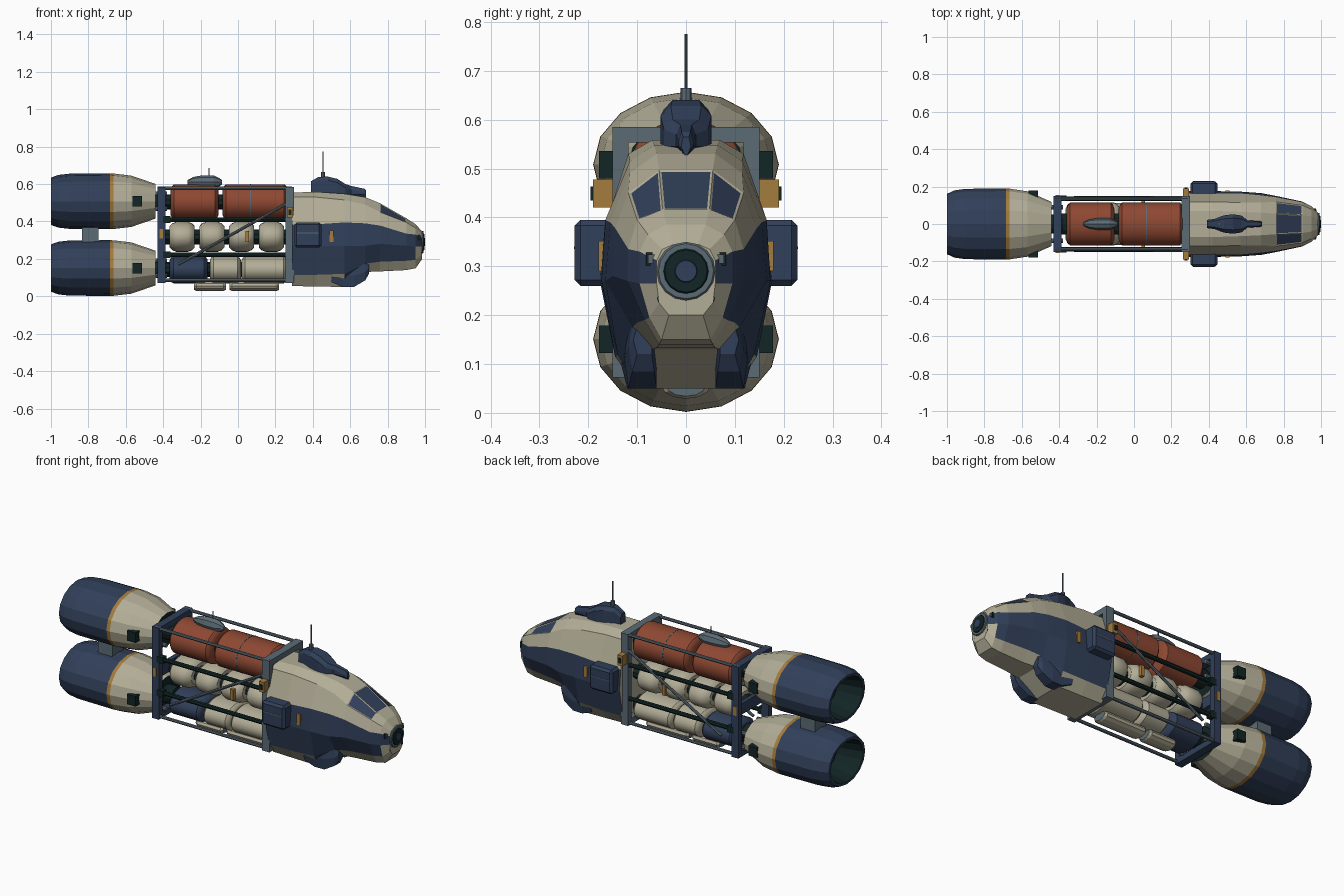
import bpy, bmesh, math
from mathutils import Vector

if "Cube" in bpy.data.objects:
    bpy.data.objects.remove(bpy.data.objects["Cube"])

COL = {"cream": (.45, .42, .31), "navy": (.030, .050, .100), "rust": (.27, .065, .032),
       "steel": (.105, .145, .175), "dark_teal": (.006, .018, .018), "gold": (.37, .20, .045)}
MATS = {}
for k, c in COL.items():
    MATS[k] = bpy.data.materials.new(k)
    MATS[k].diffuse_color = (*c, 1)


def finish(name, bm, mats, smooth=False):
    bmesh.ops.recalc_face_normals(bm, faces=bm.faces)
    me = bpy.data.meshes.new(name)
    bm.to_mesh(me)
    bm.free()
    for m in mats:
        me.materials.append(MATS[m])
    ob = bpy.data.objects.new(name, me)
    bpy.context.collection.objects.link(ob)
    if smooth:
        bpy.ops.object.select_all(action='DESELECT')
        ob.select_set(True)
        bpy.context.view_layer.objects.active = ob
        bpy.ops.object.shade_smooth_by_angle(angle=math.radians(30))
    return ob


def loft(bm, rings, rule=lambda i, j: 0, caps=(0, 0)):
    """Skin a list of point rings; rule(i, j) gives the material slot."""
    vs = [[bm.verts.new(p) for p in r] for r in rings]
    n = len(vs[0])
    faces = {}
    for i in range(len(vs) - 1):
        for j in range(n):
            k = (j + 1) % n
            f = bm.faces.new((vs[i][j], vs[i][k], vs[i + 1][k], vs[i + 1][j]))
            f.material_index = rule(i, j)
            faces[i, j] = f
    for r, m in ((vs[0], caps[0]), (vs[-1], caps[1])):
        bm.faces.new(r).material_index = m
    return faces


def lathe(name, prof, cz, ry, rz, n, mats, rule=lambda i, j: 0, caps=(0, 0), smooth=False, cy=0):
    """Elliptical turned body along x; prof holds (x, scale)."""
    bm = bmesh.new()
    rings = [[(x, cy + ry * s * math.sin(2 * math.pi * a / n), cz + rz * s * math.cos(2 * math.pi * a / n))
              for a in range(n)] for x, s in prof]
    loft(bm, rings, rule, caps)
    return finish(name, bm, mats, smooth)


def box(name, x, y, z, mat, bevel=0):
    bm = bmesh.new()
    bmesh.ops.create_cube(bm, size=1)
    for v in bm.verts:
        v.co = [(a + b) / 2 + c * (b - a) for (a, b), c in zip((x, y, z), v.co)]
    if bevel:
        bmesh.ops.bevel(bm, geom=bm.edges[:], offset=bevel, segments=1, affect='EDGES')
    return finish(name, bm, [mat])


def tube(name, a, b, r, mat, n=8):
    a, b = Vector(a), Vector(b)
    bm = bmesh.new()
    bmesh.ops.create_cone(bm, cap_ends=True, segments=n, radius1=r, radius2=r, depth=(b - a).length)
    q = (b - a).to_track_quat('Z', 'Y')
    for v in bm.verts:
        v.co = q @ v.co + (a + b) / 2
    return finish(name, bm, [mat])


def side(s, a, b):
    return tuple(sorted((s * a, s * b)))


# Twin engines with hollow nozzles
ENG = [(-.86, .6), (-1, .76), (-1, .85), (-.96, .945), (-.9, .99), (-.685, 1), (-.665, .995),
       (-.57, .92), (-.44, .62)]
for nm, cz in (("upper", .508), ("lower", .151)):
    lathe(nm + "_engine", ENG, cz, .19, .149, 16, ["navy", "gold", "cream", "dark_teal"],
          lambda i, j: 3 if i == 0 else 0 if i < 5 else 1 if i == 5 else 2, (3, 3))
    tube(nm + "_engine_mount", (-.46, 0, cz), (-.38, 0, cz), .05, "dark_teal", 12)
    for s in (1, -1):
        box(nm + "_engine_hatch", (-.565, -.512), side(s, .14, .178), (cz - .028, cz + .028), "dark_teal")
        for dz in (-.04, .04):
            tube(nm + "_mount_strut", (-.46, s * .09, cz + dz), (-.38, s * .09, cz + dz), .012, "steel")
box("engine_link", (-.835, -.745), (-.05, .05), (.28, .38), "steel")


# Rectangular truss frames
def frame(name, x0, x1, mat, t=.032):
    bm = bmesh.new()
    w, lo, hi = .15, .072, .585
    def ring(x, d):
        return [(x, -w + d, lo + d), (x, w - d, lo + d), (x, w - d, hi - d), (x, -w + d, hi - d)]
    vs = [[bm.verts.new(p) for p in ring(*a)] for a in ((x0, 0), (x1, 0), (x1, t), (x0, t))]
    for i in range(4):
        for j in range(4):
            a, b = vs[i], vs[(i + 1) % 4]
            bm.faces.new((a[j], a[(j + 1) % 4], b[(j + 1) % 4], b[j]))
    finish(name, bm, [mat])


frame("rear_frame", -.43, -.387, "navy")
frame("front_frame", .255, .30, "steel")
box("rear_frame_crossbar", (-.42, -.395), (-.13, .13), (.30, .36), "navy")

# Rails, braces and side fittings
for s in (1, -1):
    for z, r, m in ((.577, .009, "steel"), (.085, .009, "steel"), (.41, .012, "dark_teal"), (.222, .012, "dark_teal")):
        tube("truss_rail", (-.43, s * .136, z), (.29, s * .136, z), r, m)
    tube("diagonal_brace", (.26, s * .142, .495), (-.32, s * .142, .17), .008, "steel")
    box("gold_junction", (.262, .293), side(s, .148, .19), (.42, .478), "gold")
    box("junction_socket", (.27, .285), side(s, .188, .195), (.435, .463), "dark_teal")
    box("gold_strap", (.04, .06), side(s, .108, .128), (.29, .35), "gold")
    box("rear_gold_tab", (-.42, -.40), side(s, .148, .154), (.31, .36), "gold")
    for z in (.41, .222):
        box("rail_bracket", (-.40, -.36), side(s, .122, .152), (z - .018, z + .018), "dark_teal")


# Cargo tanks in three rows
def tank(name, x0, x1, cz, ry, rz, e, mat):
    lathe(name, [(x0, .72), (x0 + e * .4, .9), (x0 + e, 1), (x1 - e, 1), (x1 - e * .4, .9), (x1, .72)],
          cz, ry, rz, 24, [mat], smooth=True)


tank("rust_tank_rear", -.36, -.105, .503, .114, .096, .018, "rust")
tank("rust_tank_front", -.082, .265, .503, .114, .096, .018, "rust")
for k in range(4):
    tank("small_tank", -.365 + k * .159, -.232 + k * .159, .318, .115, .08, .035, "cream")
tank("navy_tank", -.365, -.162, .142, .112, .073, .02, "navy")
tank("lower_tank_rear", -.15, .015, .142, .112, .073, .018, "cream")
tank("lower_tank_front", .02, .262, .142, .112, .073, .018, "cream")
for z in (.503, .318, .142):
    lathe("tank_spine", [(-.39, 1), (.29, 1)], z, .06, .04, 10, ["dark_teal"])
lathe("tank_band", [(.065, 1), (.07, 1)], .503, .1155, .0975, 24, ["steel"])
for x0, x1 in ((-.235, -.065), (-.045, .22)):
    lathe("belly_pod", [(x0, .8), (x0 + .012, 1), (x1 - .012, 1), (x1, .8)], .055, .05, .026, 12,
          ["cream", "steel"], caps=(1, 1))

# Fairing on the upper tank
lathe("dorsal_fairing", [(-.27, .3), (-.24, .75), (-.19, 1), (-.13, 1), (-.10, .6), (-.085, .3)],
      .61, .032, .037, 8, ["steel"])
tube("fairing_antenna", (-.155, 0, .63), (-.155, 0, .685), .003, "steel", 6)

# Faceted cabin hull: half sections from roof edge down to belly edge
SEC = {
    .29: ((.07, .555), (.118, .53), (.165, .385), (.176, .27), (.145, .115), (.10, .055)),
    .42: ((.07, .558), (.118, .53), (.165, .385), (.176, .27), (.145, .115), (.10, .052)),
    .57: ((.065, .548), (.115, .515), (.165, .395), (.173, .27), (.14, .12), (.10, .05)),
    .68: ((.06, .53), (.115, .49), (.155, .39), (.165, .27), (.11, .175), (.07, .13)),
    .76: ((.055, .497), (.118, .45), (.145, .378), (.15, .28), (.10, .185), (.06, .133)),
    .90: ((.048, .417), (.10, .395), (.118, .335), (.12, .27), (.085, .19), (.055, .14)),
    .95: ((.04, .385), (.078, .365), (.095, .33), (.095, .265), (.075, .195), (.05, .15)),
    .985: ((.025, .345), (.048, .335), (.06, .312), (.06, .265), (.055, .225), (.035, .20))}
rings = [[(x, y, z) for y, z in h] + [(x, -y, z) for y, z in reversed(h)] for x, h in SEC.items()]


def hull_colour(i, j):
    k = min(j, 10 - j)          # same strip on both sides; 11 is the roof
    if j == 11 or k in (0, 1, 5):
        return 0
    if k == 2:
        return 1
    if k == 3:
        return 1 if i < 6 else 0
    return 1 if i == 2 else 0


bm = bmesh.new()
F = loft(bm, rings, hull_colour)
panes = [F[4, 11], F[4, 0], F[4, 10]]
bmesh.ops.recalc_face_normals(bm, faces=bm.faces)
bmesh.ops.inset_individual(bm, faces=panes, thickness=.007, depth=-.002)
for f in panes:
    f.material_index = 1
finish("cabin_hull", bm, ["cream", "navy"])

# Nose sensor: steel ring, dark lens, navy pupil
for nm, x0, x1, r, m in (("nose_ring", .955, .992, .06, "steel"), ("nose_lens", .98, .996, .046, "dark_teal"),
                         ("nose_pupil", .98, 1.0, .023, "navy")):
    lathe(nm, [(x0, 1), (x1 - .004, 1), (x1, .94)], .29, r, r, 16, [m])
box("chin_slot", (.955, .972), (-.03, .03), (.184, .196), "navy")

# Paired cabin details
for s in (1, -1):
    box("nose_lamp_housing", (.93, .972), side(s, .056, .082), (.302, .328), "dark_teal")
    box("nose_lamp", (.96, .977), side(s, .06, .078), (.306, .324), "steel")
    lathe("nose_bolt", [(.95, 1), (.985, 1)], .234, .011, .011, 8, ["dark_teal"], cy=s * .048)
    box("side_pod", (.302, .446), side(s, .14, .228), (.26, .395), "navy", .012)
    box("side_pod_panel", (.315, .43), side(s, .225, .2295), (.335, .34), "steel")
    box("gold_marker", (.49, .51), side(s, .165, .179), (.29, .352), "gold")
    # Landing skid blister
    bm = bmesh.new()
    loft(bm, [[(x, s * a, zt), (x, s * b, zt), (x, s * (b + .008), zm), (x, s * b, zb), (x, s * a, zb)]
              for x, a, b, zt, zm, zb in ((.50, .075, .125, .12, .10, .075), (.56, .06, .12, .18, .11, .05),
                                          (.62, .06, .118, .19, .11, .05), (.68, .065, .11, .18, .13, .085),
                                          (.70, .07, .10, .175, .15, .12))])
    finish("skid_blister", bm, ["navy"])

# Dorsal turret housing and mast
bm = bmesh.new()
loft(bm, [[(x, t * .6, h), (x, t, h - .02), (x, t, .545), (x, 0, .52), (x, -t, .545), (x, -t, h - .02), (x, -t * .6, h)]
          for x, t, h in ((.39, .022, .615), (.43, .027, .638), (.48, .046, .64), (.53, .052, .628),
                          (.575, .045, .60), (.605, .02, .59), (.675, .015, .575), (.685, .01, .565))])
finish("dorsal_turret", bm, ["navy"])
tube("mast_base", (.455, 0, .62), (.455, 0, .665), .011, "steel")
tube("mast", (.455, 0, .66), (.455, 0, .775), .003, "steel", 6)

for m in bpy.data.materials:
    if m.users and not m.is_grease_pencil:
        m.use_nodes = True
        m.node_tree.nodes["Principled BSDF"].inputs["Base Color"].default_value = m.diffuse_color
